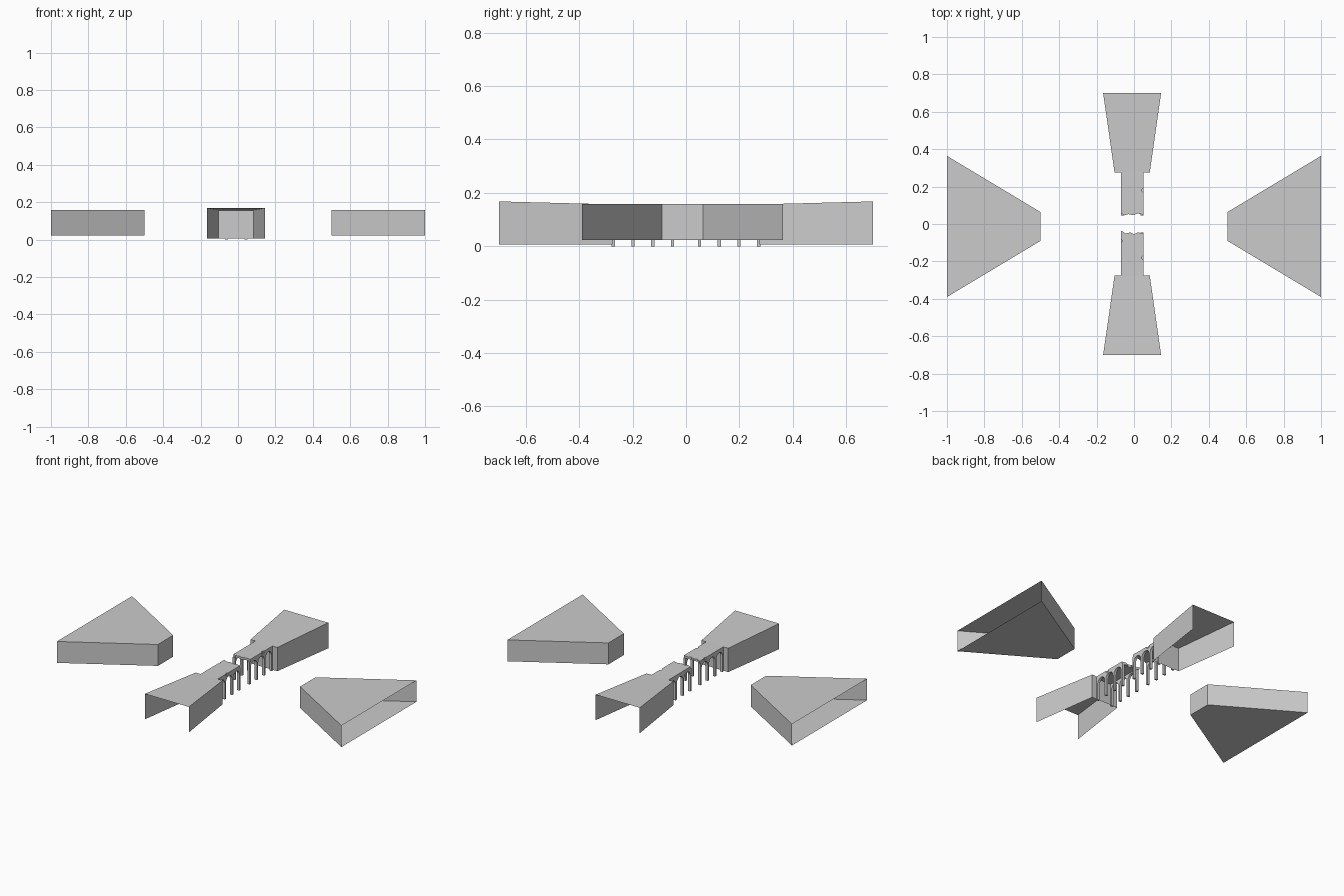
import bpy, bmesh, math

cube = bpy.data.objects.get("Cube")
if cube:
    bpy.data.objects.remove(cube)

stone = bpy.data.materials.new("grey stone")
stone.use_nodes = True
GREY = (0.6, 0.6, 0.6, 1)
stone.diffuse_color = GREY
stone.node_tree.nodes["Principled BSDF"].inputs["Base Color"].default_value = GREY

CX, CY = -0.01, -0.013      # centre lines of the bridge and of the banks
DECK_TOP, DECK_LOW = 0.157, 0.143


def finish(name, bm):
    mesh = bpy.data.meshes.new(name)
    bm.to_mesh(mesh)
    bm.free()
    mesh.materials.append(stone)
    obj = bpy.data.objects.new(name, mesh)
    bpy.context.collection.objects.link(obj)


def shell(name, corners, low, floor):
    """Thin walls and a top; the side from last corner to first stays open."""
    bm = bmesh.new()
    bottom = [bm.verts.new((x, y, low)) for x, y, z in corners]
    top = [bm.verts.new(c) for c in corners]
    roof = bm.faces.new(top)
    for i in range(len(corners) - 1):
        bm.faces.new((bottom[i], bottom[i + 1], top[i + 1], top[i]))
    if floor:
        bm.faces.new(bottom[::-1])
    bmesh.ops.recalc_face_normals(bm, faces=bm.faces)
    if roof.normal.z < 0:
        bmesh.ops.reverse_faces(bm, faces=bm.faces)
    finish(name, bm)


def prism(name, outline, offset):
    """Solid made by sweeping a flat outline along an offset."""
    bm = bmesh.new()
    face = bm.faces.new([bm.verts.new(p) for p in outline])
    swept = bmesh.ops.extrude_face_region(bm, geom=[face], use_keep_orig=True)
    moved = [g for g in swept["geom"] if isinstance(g, bmesh.types.BMVert)]
    bmesh.ops.translate(bm, verts=moved, vec=offset)
    bmesh.ops.recalc_face_normals(bm, faces=bm.faces)
    finish(name, bm)


def arcade(s, x):
    """Side wall with three round arches on slim piers."""
    first, pitch, half, spring = 0.051, 0.0737, 0.006, 0.104
    pts = [(first - half, DECK_LOW), (first - half, 0)]
    for i in range(3):
        left = first + i * pitch + half
        radius = pitch / 2 - half
        pts.append((left, 0))
        for k in range(11):
            a = math.pi * (1 - k / 10)
            pts.append((left + radius + radius * math.cos(a),
                        spring + radius * math.sin(a)))
        pts.append((left + 2 * radius, 0))
    end = first + 3 * pitch + half
    pts += [(end, 0), (end, DECK_LOW)]
    return [(x, s * y, z) for y, z in pts]


# Side banks, open on the outer side
for s, side in ((1, "left"), (-1, "right")):
    plan = [(1, 0.377), (0.5, 0.077), (0.5, -0.077), (1, -0.377)]
    shell(side + "_bank", [(s * x, CY + y, DECK_TOP + 0.002) for x, y in plan],
          0.023, True)

# Broken deck edges, from the right side to the left side
broken = {
    1: [(-0.07, 0.056), (-0.05, 0.046), (-0.03, 0.053), (-0.005, 0.047),
        (0.02, 0.056), (0.05, 0.05)],
    -1: [(-0.07, 0.035), (-0.045, 0.051), (-0.02, 0.045), (0, 0.054),
         (0.02, 0.045), (0.05, 0.05)],
}

for s, end in ((1, "back"), (-1, "front")):
    # Flaring approach ramp, open at the far end and below
    plan = [(-0.155, 0.7, 0.168), (-0.094, 0.275, DECK_TOP),
            (0.094, 0.275, DECK_TOP), (0.155, 0.7, 0.168)]
    shell(end + "_approach", [(CX + x, s * y, z) for x, y, z in plan], 0.006, False)

    # Deck with a ragged end and a chipped kerb
    chip = [(0.05, 0.17), (0.043, 0.175), (0.044, 0.187), (0.05, 0.192)]
    deck = broken[s] + chip + [(0.05, 0.277), (-0.07, 0.277)]
    if s < 0:
        deck += [(-0.07, 0.1), (-0.064, 0.095), (-0.064, 0.088), (-0.07, 0.083)]
    prism(end + "_deck", [(x, s * y, DECK_LOW) for x, y in deck],
          (0, 0, DECK_TOP - DECK_LOW))

    # Arched side walls
    for x, side in ((0.034, "left"), (-0.07, "right")):
        prism(f"{end}_{side}_arches", arcade(s, x), (0.016, 0, 0))
